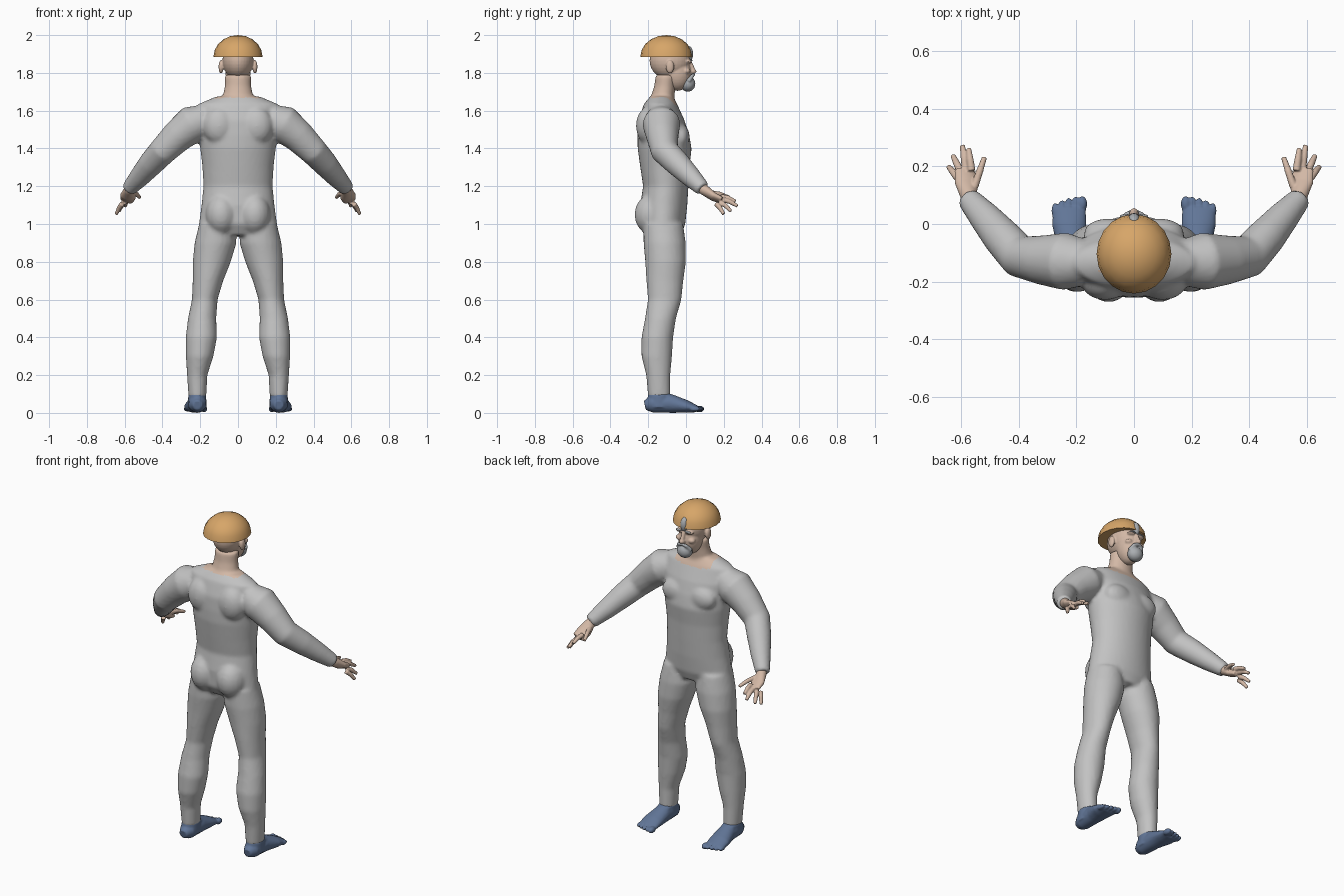
import bpy, bmesh, math
from mathutils import Vector, Matrix

cube = bpy.data.objects.get("Cube")
if cube:
    bpy.data.objects.remove(cube, do_unlink=True)


def material(name, rgb):
    m = bpy.data.materials.new(name)
    m.use_nodes = True
    m.diffuse_color = (*rgb, 1)
    m.node_tree.nodes["Principled BSDF"].inputs["Base Color"].default_value = (*rgb, 1)
    return m


SUIT = material("suit grey", (.54, .54, .54))
SKIN = material("skin", (.65, .48, .38))
CAP = material("cap orange", (.68, .38, .14))
SHOE = material("shoe blue", (.12, .18, .31))
HAIR = material("hair grey", (.40, .42, .44))
X, Y, Z = Vector((1, 0, 0)), Vector((0, 1, 0)), Vector((0, 0, 1))


def ball(bm, centre, radii, segments=20):
    mat = Matrix.Translation(centre) @ Matrix.Diagonal((*radii, 1))
    return bmesh.ops.create_uvsphere(bm, u_segments=segments, v_segments=segments // 2,
                                     radius=1, matrix=mat)


def tube(bm, rings, side=1, axis=None, ref=Y, n=24):
    """Loft elliptical rings (x, y, z, radius a, radius b), capped at both ends."""
    centres = [Vector((r[0] * side, r[1], r[2])) for r in rings]
    loops = []
    for i, (c, r) in enumerate(zip(centres, rings)):
        t = axis or (centres[min(i + 1, len(rings) - 1)] - centres[max(i - 1, 0)]).normalized()
        u = ref.cross(t).normalized()
        v = t.cross(u)
        angles = [math.tau * k / n for k in range(n)]
        loops.append([bm.verts.new(c + u * r[3] * math.cos(a) + v * r[-1] * math.sin(a))
                      for a in angles])
    for a, b in zip(loops, loops[1:]):
        for k in range(n):
            bm.faces.new((a[k], a[(k + 1) % n], b[(k + 1) % n], b[k]))
    bm.faces.new(loops[0])
    bm.faces.new(loops[-1])


def make(name, bm, mats, voxel=0, smooth=3):
    """Turn the bmesh into an object, optionally fusing its shells into one skin."""
    bmesh.ops.recalc_face_normals(bm, faces=bm.faces)
    me = bpy.data.meshes.new(name)
    bm.to_mesh(me)
    bm.free()
    ob = bpy.data.objects.new(name, me)
    bpy.context.collection.objects.link(ob)
    if voxel:
        re = ob.modifiers.new("Fuse", 'REMESH')
        re.mode, re.voxel_size = 'VOXEL', voxel
        sm = ob.modifiers.new("Soften", 'SMOOTH')
        sm.factor, sm.iterations = .5, smooth
        dg = bpy.context.evaluated_depsgraph_get()
        fused = bpy.data.meshes.new_from_object(ob.evaluated_get(dg))
        ob.modifiers.clear()
        ob.data = fused
    ob.data.materials.clear()
    for m in mats:
        ob.data.materials.append(m)
    ob.data.shade_smooth()
    return ob


# Suited body: torso, neck, arms and legs fused
bm = bmesh.new()
torso = [(-.13, 1.675, .115, .06), (-.135, 1.635, .21, .088), (-.13, 1.55, .225, .122),
         (-.12, 1.47, .205, .137), (-.113, 1.4, .2, .143), (-.112, 1.3, .188, .13),
         (-.107, 1.2, .183, .12), (-.118, 1.1, .193, .125), (-.122, 1, .207, .118),
         (-.115, .94, .15, .09)]
tube(bm, [(0, *r) for r in torso], axis=Z, n=40)
tube(bm, [(0, -.125, 1.6, .09, .06), (0, -.122, 1.68, .08, .062),
          (0, -.112, 1.73, .07, .056), (0, -.105, 1.79, .07, .056)], axis=Z)
leg = [(.11, -.12, 1, .096, .105), (.119, -.113, .9, .111, .112),
       (.139, -.108, .8, .101, .108), (.159, -.112, .7, .081, .098),
       (.176, -.113, .6, .068, .089), (.19, -.135, .5, .075, .082),
       (.194, -.152, .4, .083, .084), (.203, -.155, .3, .073, .081),
       (.216, -.147, .2, .054, .064), (.215, -.142, .08, .047, .059)]
arm = [(.17, -.135, 1.555, .08), (.24, -.13, 1.53, .1), (.32, -.125, 1.465, .086),
       (.4, -.112, 1.385, .074), (.46, -.045, 1.32, .067), (.52, .025, 1.25, .055),
       (.578, .09, 1.185, .04)]
for s in (1, -1):
    tube(bm, leg, s, axis=Z)
    tube(bm, arm, s)
    ball(bm, (s * .088, -.175, 1.05), (.085, .098, .11))
    ball(bm, (s * .085, -.03, 1.46), (.09, .05, .07))
    ball(bm, (s * .1, -.2, 1.52), (.085, .065, .1))
body = make("suited_body", bm, [SUIT, SKIN], .011, 4)
for p in body.data.polygons:
    c = p.center
    neckline = 1.67 - .3 * (c.y + .19)
    p.material_index = int(c.z > neckline and abs(c.x) < .12)

# Head with jaw, brow, nose and ears
bm = bmesh.new()
ball(bm, (0, -.085, 1.865), (.082, .108, .1), 32)
ball(bm, (0, -.045, 1.8), (.066, .074, .095), 32)
ball(bm, (0, .035, 1.808), (.017, .021, .015))
tube(bm, [(0, .02, 1.86, .01), (0, .038, 1.815, .012)], n=12)
ball(bm, (0, .012, 1.783), (.025, .02, .012))
for s in (1, -1):
    ball(bm, (s * .03, .012, 1.86), (.027, .02, .01))
    ball(bm, (s * .04, .004, 1.81), (.022, .02, .016))
    ball(bm, (s * .09, -.085, 1.832), (.013, .022, .036))
make("head", bm, [SKIN], .005, 3)

# Beard with moustache
bm = bmesh.new()
ball(bm, (0, .01, 1.742), (.046, .04, .042))
for s in (1, -1):
    tube(bm, [(0, .042, 1.792, .008), (.025, .034, 1.785, .01),
              (.042, .012, 1.755, .012)], s, n=12)
make("beard", bm, [HAIR], .005)

# Eyebrows and forelock
bm = bmesh.new()
ball(bm, (0, .008, 1.9), (.024, .03, .045))
for s in (1, -1):
    ball(bm, (s * .03, .026, 1.866), (.02, .009, .005), 12)
make("brows_and_forelock", bm, [HAIR])

# Domed cap
bm = bmesh.new()
ball(bm, (0, -.104, 1.885), (.13, .138, .115), 20)
cut = bmesh.ops.bisect_plane(bm, geom=bm.verts[:] + bm.edges[:] + bm.faces[:],
                             plane_co=(0, 0, 1.885), plane_no=-Z, clear_outer=True)
rim = [e for e in cut["geom_cut"] if isinstance(e, bmesh.types.BMEdge)]
rim = rim or [e for e in bm.edges if e.is_boundary]
bmesh.ops.holes_fill(bm, edges=rim)
cap = make("domed_cap", bm, [CAP])
cap.data.set_sharp_from_angle(angle=math.radians(40))

# Hands: wrist and palm, then each finger from knuckle through joint to tip
fingers = [((.565, .185, 1.145), (.575, .262, 1.12)), ((.585, .19, 1.13), (.597, .273, 1.095)),
           ((.602, .18, 1.115), (.63, .238, 1.068)), ((.613, .16, 1.107), (.645, .2, 1.052)),
           ((.555, .13, 1.165), (.52, .232, 1.14))]
foot = [(.215, -.218, .04, .025, .025), (.215, -.18, .048, .046, .046),
        (.217, -.08, .05, .05, .05), (.225, 0, .034, .06, .034), (.225, .055, .022, .057, .019)]
for s, label in ((1, "left"), (-1, "right")):
    bm = bmesh.new()
    tube(bm, [(.56, .07, 1.2, .03), (.575, .1, 1.178, .03, .028), (.583, .145, 1.145, .042, .022),
              (.59, .19, 1.125, .036, .015)], s)
    for base, tip in fingers:
        a, b = Vector(base), Vector(tip)
        mid = a.lerp(b, .5) + Z * .006
        tube(bm, [(*a, .014), (*mid, .0125), (*b, .009)], s, ref=Z, n=12)
    make(label + "_hand", bm, [SKIN], .004, 2)

    # Toed shoe
    bm = bmesh.new()
    tube(bm, foot, s, ref=Z)
    tube(bm, [(.216, -.14, .03, .05, .07), (.216, -.14, .1, .047, .06)], s, axis=Z)
    tube(bm, [(.216, -.11, .085, .04, .025), (.22, -.01, .05, .04, .02)], s, ref=Z)
    for i in range(5):
        size = .018 if i == 0 else .0135
        ball(bm, (s * (.18 + .0235 * i), .07 - .003 * i * i / 2, .021), (size, .028, size), 14)
    make(label + "_shoe", bm, [SHOE], .006, 2)
